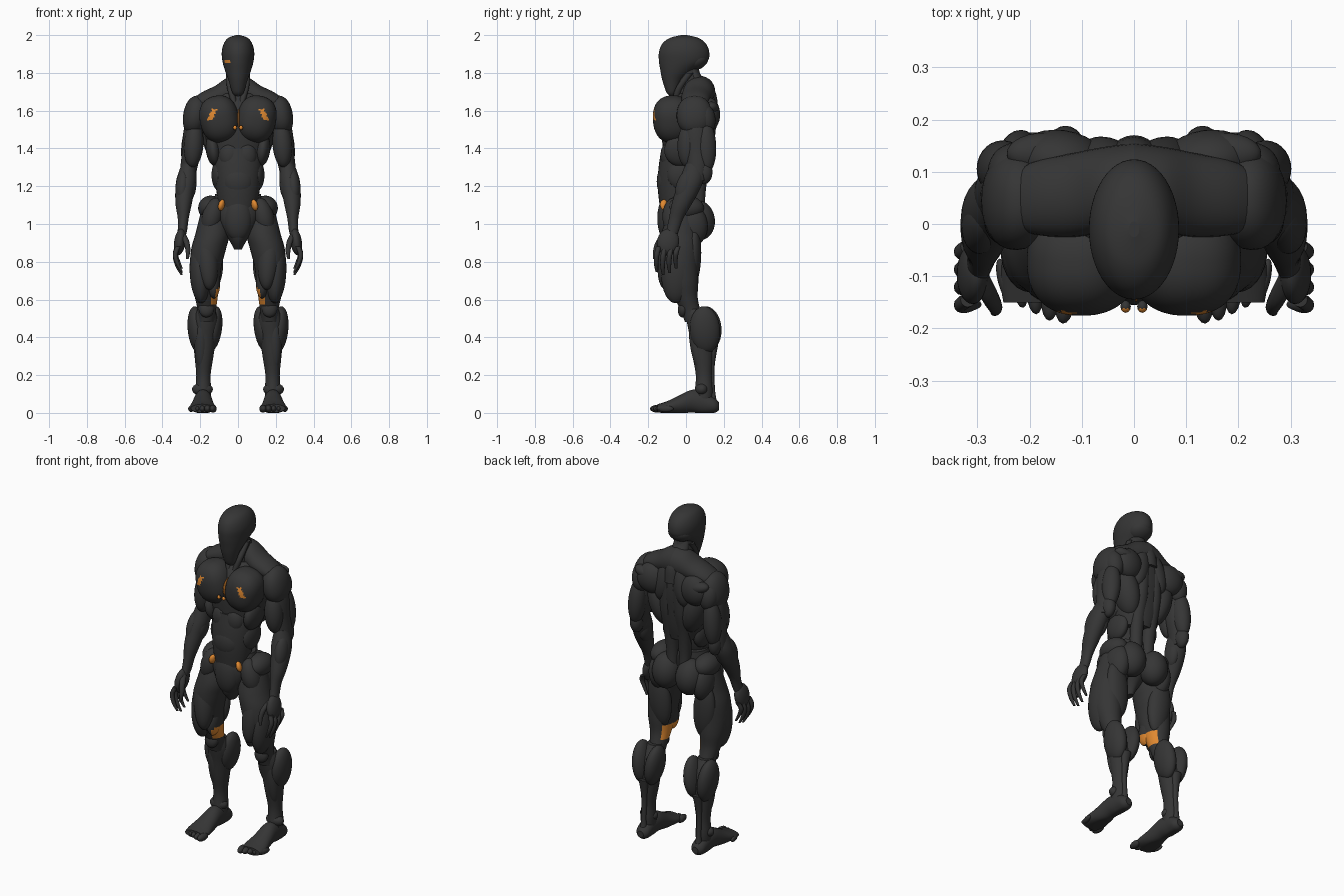
import bpy, bmesh, math
from mathutils import Matrix, Euler


def material(name, rgb):
    m = bpy.data.materials.new(name)
    m.diffuse_color = (*rgb, 1)
    return m


DARK = material("charcoal", (0.036, 0.036, 0.036))
ORANGE = material("orange", (0.75, 0.25, 0.03))


def finish(name, bm, mirror, paint):
    bmesh.ops.recalc_face_normals(bm, faces=bm.faces[:])
    for v in bm.verts:
        v.co.z = max(v.co.z, 0.0)
    for f in bm.faces:
        f.smooth = len(f.verts) < 5
        if paint and paint(f.calc_center_median(), f.normal):
            f.material_index = 1
    me = bpy.data.meshes.new(name)
    bm.to_mesh(me)
    bm.free()
    me.materials.append(DARK)
    me.materials.append(ORANGE)
    ob = bpy.data.objects.new(name, me)
    bpy.context.collection.objects.link(ob)
    if mirror:
        ob.modifiers.new("mirror", 'MIRROR').use_mirror_merge = False
    return ob


def smooth_path(pts, n):
    out = []
    for i in range(len(pts) - 1):
        p0, p1, p2, p3 = pts[max(i - 1, 0)], pts[i], pts[i + 1], pts[min(i + 2, len(pts) - 1)]
        for k in range(n):
            t = k / n
            out.append([0.5 * (2 * b + (c - a) * t + (2 * a - 5 * b + 4 * c - d) * t * t
                        + (3 * b - a - 3 * c + d) * t ** 3) for a, b, c, d in zip(p0, p1, p2, p3)])
    return out + [list(pts[-1])]


def loft(name, pts, axis='z', mirror=True, sides=28, n=5, paint=None):
    """Elliptical sections (x, y, z, r1, r2) swept along an axis."""
    u, v = {'z': (0, 1), 'y': (0, 2), 'x': (1, 2)}[axis]
    bm = bmesh.new()
    rings = []
    for p in smooth_path(pts, n):
        ring = []
        for s in range(sides):
            a = 2 * math.pi * s / sides
            co = p[:3]
            co[u] += max(p[3], 0.003) * math.cos(a)
            co[v] += max(p[4], 0.003) * math.sin(a)
            ring.append(bm.verts.new(co))
        rings.append(ring)
    for A, B in zip(rings, rings[1:]):
        for s in range(sides):
            t = (s + 1) % sides
            bm.faces.new((A[s], A[t], B[t], B[s]))
    bm.faces.new(rings[0])
    bm.faces.new(rings[-1])
    return finish(name, bm, mirror, paint)


def blob(name, loc, rad, rot=(0, 0, 0), mirror=True, paint=None, seg=28, power=1.0):
    """Ellipsoid; a power below 1 makes it boxier."""
    bm = bmesh.new()
    bmesh.ops.create_uvsphere(bm, u_segments=seg, v_segments=seg * 2 // 3, radius=1)
    for v in bm.verts:
        v.co = [math.copysign(abs(c) ** power, c) for c in v.co]
    bm.transform(Matrix.Translation(loc) @ Euler([math.radians(r) for r in rot]).to_matrix().to_4x4()
                 @ Matrix.Diagonal((*rad, 1)))
    return finish(name, bm, mirror, paint)


# head, jaw and neck, with a small cheek mark on one side
loft("head", [(0, -.075, 1.68, .018, .012), (0, -.075, 1.70, .032, .03), (0, -.07, 1.76, .05, .055),
              (0, -.045, 1.81, .068, .09), (0, -.015, 1.86, .082, .128), (0, -.01, 1.91, .086, .133),
              (0, -.01, 1.955, .075, .115), (0, -.01, 1.985, .052, .075), (0, -.01, 2.0, .01, .015)],
     mirror=False, sides=48, n=6,
     paint=lambda c, n: abs(c.x + .055) < .014 and abs(c.z - 1.86) < .008 and c.y < 0)
blob("skull_base", (0, .05, 1.865), (.07, .07, .05), (20, 0, 0), mirror=False)
loft("neck", [(0, .06, 1.6, .09, .09), (0, .035, 1.7, .065, .09), (0, .015, 1.78, .052, .065),
              (0, 0, 1.86, .05, .06)], mirror=False)
loft("neck_strap", [(.02, -.06, 1.64, .015, .015), (.04, -.035, 1.72, .018, .02), (.05, .02, 1.8, .014, .02)])

# torso core and belly
loft("rib_cage", [(0, .02, 1.24, .1, .09), (0, .01, 1.32, .135, .12), (0, .01, 1.42, .165, .135),
                  (0, .015, 1.53, .19, .14), (0, .03, 1.62, .18, .12), (0, .04, 1.69, .1, .08)], mirror=False)
loft("belly", [(0, -.06, 1.02, .07, .07), (0, -.06, 1.1, .1, .08), (0, -.05, 1.2, .118, .1),
               (0, -.045, 1.3, .125, .1), (0, -.03, 1.4, .125, .1)], mirror=False)
blob("upper_abdomen", (.04, -.09, 1.36), (.06, .045, .075))
blob("lower_abdomen", (0, -.1, 1.225), (.085, .055, .095), mirror=False)
blob("side_abdomen", (.1, -.02, 1.26), (.04, .08, .085))
blob("side_rib_muscle", (.13, -.03, 1.39), (.04, .085, .085), (15, 8, 0))

# chest, with orange patches at the outer edge and breastbone
blob("chest", (.098, -.07, 1.555), (.104, .105, .125), (4, 12, 0), seg=72, power=.85,
     paint=lambda c, n: c.y < -.07 and abs(c.x - .137 + (c.z - 1.58) * .4) < .013 and abs(c.z - 1.58) < .029)
blob("breastbone", (.004, -.1, 1.555), (.007, .05, .055), mirror=False, paint=lambda c, n: True, seg=16)
blob("breastbone_mark", (.016, -.158, 1.51), (.01, .012, .012), paint=lambda c, n: n.y < -.2, seg=12)

# upper back
loft("shoulder_slope", [(0, .07, 1.70, .085, .085), (.06, .065, 1.69, .082, .082), (.12, .055, 1.67, .08, .062),
                        (.19, .05, 1.65, .07, .048), (.24, .045, 1.635, .045, .025), (.265, .045, 1.62, .01, .008)],
     axis='x')
loft("nape", [(.0, .1, 1.6, .06, .07), (.0, .085, 1.7, .055, .07), (.0, .05, 1.78, .05, .035),
              (.0, .03, 1.83, .04, .03)], mirror=False)
blob("mid_back_sheet", (.055, .105, 1.6), (.06, .06, .14), (8, -12, 0))
blob("shoulder_blade", (.14, .12, 1.58), (.09, .06, .09), (0, 15, 8))
blob("blade_ridge", (.17, .135, 1.61), (.075, .04, .035), (0, -12, 0))
blob("side_back", (.115, .065, 1.44), (.07, .085, .15), (0, 16, 0))
loft("spine_muscle", [(.04, .07, 1.06, .03, .03), (.042, .068, 1.16, .035, .035), (.045, .085, 1.28, .038, .035),
                      (.045, .115, 1.42, .04, .035), (.04, .135, 1.58, .03, .025)])

# pelvis and hips, with orange patches at the groin
loft("pelvis", [(0, -.05, .865, .02, .035), (0, -.055, .92, .05, .07), (0, -.04, 1.0, .105, .1),
                (0, -.03, 1.08, .135, .105), (0, -.02, 1.16, .12, .09)], mirror=False)
blob("front_pelvis", (0, -.1, 1.03), (.075, .052, .12), mirror=False)
blob("hip_crest", (.145, .0, 1.085), (.066, .095, .065), (0, 25, 0))
blob("hip_front", (.135, -.065, 1.04), (.055, .06, .1), (0, -15, 0))
blob("groin_patch", (.087, -.115, 1.1), (.016, .024, .03), (0, -15, 25), seg=16,
     paint=lambda c, n: True)
blob("buttock", (.078, .07, 1.02), (.082, .083, .105), (8, 0, 10))
blob("outer_hip", (.145, .03, .99), (.06, .085, .11))


# thigh, with an orange patch on the inner face above the knee
def knee_patch(c, n):
    return n.x < -.45 and .575 < c.z < .66 and -.8 < n.y < .75


loft("thigh", [(.13, -.02, 1.05, .07, .08), (.135, -.03, .95, .09, .1), (.155, -.035, .87, .092, .105),
               (.17, -.035, .78, .084, .1), (.172, -.02, .69, .075, .085), (.168, 0, .61, .06, .062),
               (.165, .025, .54, .048, .052), (.168, .045, .48, .045, .05)], paint=knee_patch, n=8)
blob("outer_thigh", (.2, -.045, .75), (.056, .085, .17), (-4, 2, 0))
blob("front_thigh", (.162, -.085, .82), (.058, .062, .17), (-8, 4, 0))
blob("inner_thigh", (.128, -.045, .69), (.034, .055, .085), (-10, 0, 0), paint=knee_patch)
blob("rear_thigh", (.15, .035, .82), (.07, .045, .17), (-3, 5, 0))
blob("kneecap", (.167, -.012, .555), (.042, .03, .05), (-12, 0, 0))

# lower leg
loft("shin", [(.168, .045, .55, .045, .05), (.172, .07, .48, .068, .065), (.177, .085, .4, .062, .065),
              (.18, .09, .3, .05, .055), (.183, .095, .2, .038, .043), (.184, .095, .12, .042, .048),
              (.184, .09, .06, .04, .05)])
blob("outer_calf", (.218, .1, .44), (.048, .08, .125), (4, 6, 0))
blob("inner_calf", (.13, .11, .445), (.045, .078, .12), (4, -8, 0))
blob("shin_muscle", (.195, .055, .37), (.035, .035, .15), (8, 0, 0))
loft("heel_tendon", [(.18, .15, .36, .03, .02), (.183, .135, .24, .017, .016), (.184, .14, .12, .015, .014),
                     (.184, .145, .05, .022, .02)])
blob("ankle_bone", (.188, .085, .125), (.055, .035, .035))

# foot and toes
loft("foot", [(.183, .175, .035, .02, .02), (.184, .15, .04, .04, .04), (.185, .09, .055, .043, .06),
              (.185, .03, .062, .048, .06), (.187, -.04, .042, .058, .048), (.188, -.1, .03, .068, .032),
              (.188, -.15, .024, .062, .022)], axis='y')
for i in range(5):
    blob("toe", (.132 + i * .029, -.155 + i * .012 + (i == 0) * .006, .022),
         (.019 - i * .0015, .042, .021 - i * .001), (0, 0, 6 - i * 5), seg=16)

# shoulder and upper arm
blob("shoulder_cap", (.226, .045, 1.575), (.064, .095, .105), (0, -10, 0), power=.92)
blob("shoulder_rear", (.225, .1, 1.56), (.055, .055, .085), (10, 0, 0))
loft("upper_arm", [(.22, .05, 1.58, .05, .06), (.235, .055, 1.48, .055, .07), (.245, .06, 1.38, .052, .066),
                   (.26, .06, 1.3, .045, .055), (.268, .055, 1.23, .04, .05)])
blob("front_arm_muscle", (.235, .01, 1.42), (.052, .055, .12), (-2, -4, 0))
blob("rear_arm_muscle", (.25, .105, 1.41), (.05, .055, .14), (2, -5, 0))
blob("elbow", (.262, .095, 1.275), (.036, .045, .065))

# forearm
loft("forearm", [(.262, .045, 1.32, .035, .045), (.272, .03, 1.24, .053, .064), (.282, .005, 1.17, .05, .062),
                 (.288, -.025, 1.1, .042, .052), (.29, -.052, 1.03, .029, .038), (.294, -.07, .97, .025, .034),
                 (.3, -.085, .93, .022, .036)])
blob("forearm_outer", (.293, .0, 1.2), (.037, .052, .095), (-18, -4, 0))
blob("forearm_inner", (.255, .02, 1.2), (.034, .05, .08), (-15, -5, 0))

# hand, fingers and thumb
blob("palm", (.308, -.095, .905), (.03, .058, .072), (-10, -8, 0))
for i in range(4):
    y = -.15 + i * .034
    drop = (.015, 0, .01, .035)[i]
    loft("finger", [(.318, y + .005, .88, .014, .014), (.332, y - .005, .83 + drop * .5, .013, .014),
                    (.32, y - .008, .775 + drop, .011, .012), (.298, y - .004, .73 + drop, .006, .007)],
         sides=12, n=4)
loft("thumb", [(.295, -.1, .95, .016, .02), (.275, -.14, .91, .016, .018), (.265, -.16, .86, .013, .014),
               (.268, -.168, .815, .007, .008)], sides=12, n=4)
